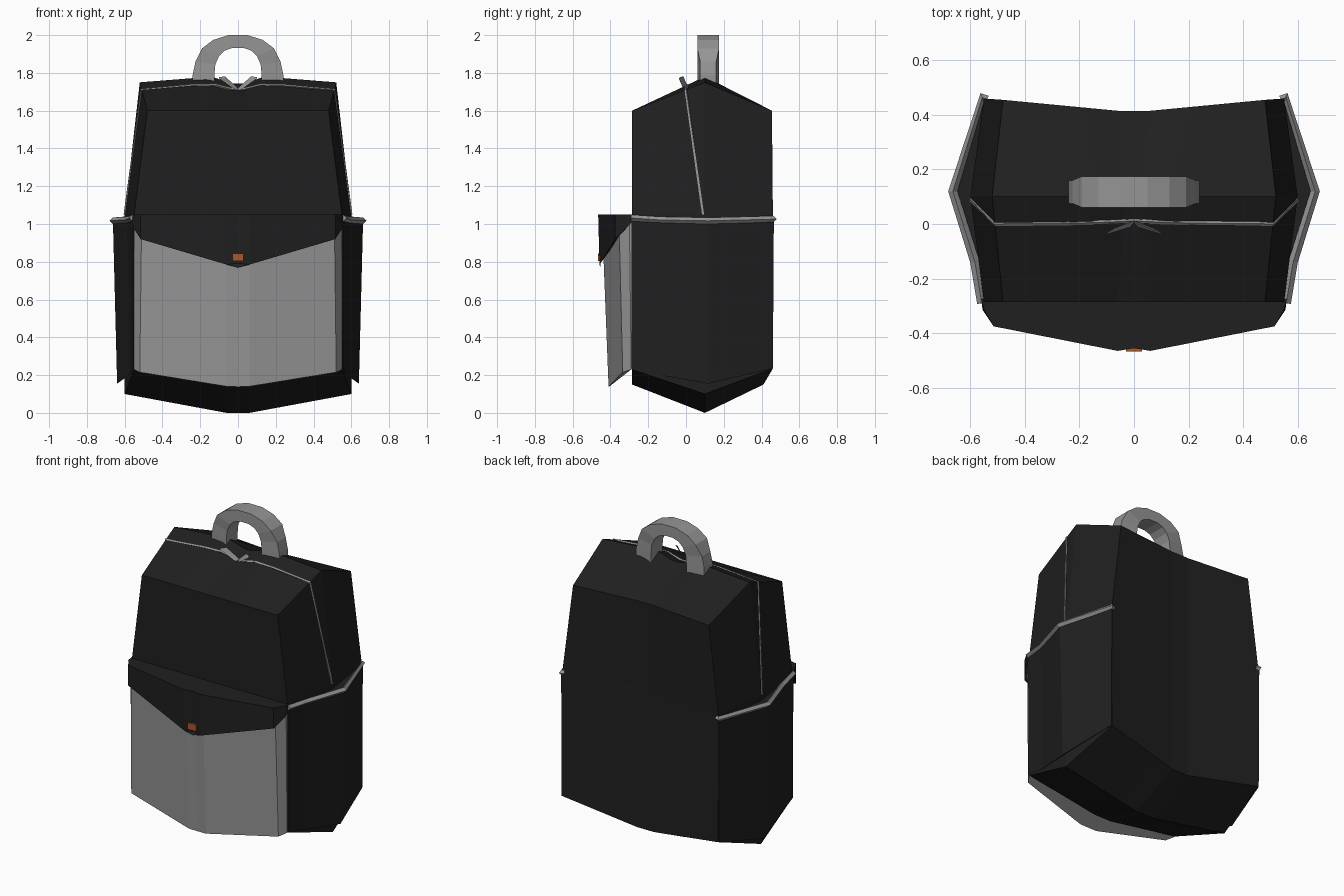
import bpy, bmesh
from mathutils import Vector

if "Cube" in bpy.data.objects:
    bpy.data.objects.remove(bpy.data.objects["Cube"])


def material(name, rgb):
    m = bpy.data.materials.new(name)
    m.diffuse_color = (*rgb, 1)
    m.use_nodes = True
    m.node_tree.nodes["Principled BSDF"].inputs["Base Color"].default_value = m.diffuse_color
    return m


DARK = material("dark_fabric", (0.014, 0.014, 0.014))
GREY = material("grey_fabric", (0.3, 0.3, 0.3))
ORANGE = material("orange_tag", (0.4, 0.1, 0.025))


def finish(bm, name, mat):
    bmesh.ops.recalc_face_normals(bm, faces=bm.faces)
    me = bpy.data.meshes.new(name)
    bm.to_mesh(me)
    bm.free()
    me.materials.append(mat)
    ob = bpy.data.objects.new(name, me)
    bpy.context.collection.objects.link(ob)
    return ob


def loft(name, rings, mat, fan=None):
    """Skin equal rings; close ends with caps, or with fans to given points."""
    bm = bmesh.new()
    vs = [[bm.verts.new(p) for p in r] for r in rings]
    n = len(rings[0])
    for a, b in zip(vs, vs[1:]):
        for i in range(n):
            j = (i + 1) % n
            bm.faces.new((a[i], a[j], b[j], b[i]))
    if fan:
        for ring, p in ((vs[0], fan[0]), (vs[-1], fan[1])):
            c = bm.verts.new(p)
            for i in range(n):
                bm.faces.new((ring[i], ring[(i + 1) % n], c))
    else:
        bm.faces.new(vs[0])
        bm.faces.new(vs[-1])
    return finish(bm, name, mat)


def piping(name, pts, r):
    cu = bpy.data.curves.new(name, 'CURVE')
    cu.dimensions = '3D'
    cu.twist_mode = 'Z_UP'
    cu.bevel_depth = r
    cu.bevel_resolution = 0
    cu.use_fill_caps = True
    sp = cu.splines.new('POLY')
    sp.points.add(len(pts) - 1)
    for q, p in zip(sp.points, pts):
        q.co = (*p, 1)
    sp.use_smooth = False
    cu.materials.append(GREY)
    ob = bpy.data.objects.new(name, cu)
    bpy.context.collection.objects.link(ob)


def mirrored(pts):
    """Complete a half path (outside to centre line) across x = 0."""
    return pts + [(-x, y, z) for x, y, z in reversed(pts) if x > 0]


# Body: rows of (half width, side y, side z, centre y, centre z)
rows = [(.55, -.285, .23, -.285, .15), (.55, -.285, 1.05, -.285, 1.05),
        (.48, -.285, 1.6, -.285, 1.6), (.52, .1, 1.75, .1, 1.78),
        (.48, .455, 1.6, .415, 1.6), (.55, .46, 1.05, .41, 1.05),
        (.55, .46, .235, .41, .15), (.6, .1, .1, .1, 0)]


def column(kind, s):
    ring = []
    for i, (hw, ys, zs, yc, zc) in enumerate(rows):
        x = (hw, .2, .06)[kind]
        t = (x - .06) / (hw - .06)
        y, z = yc + (ys - yc) * t, zc + (zs - zc) * t
        if i == 3 and kind:  # dip under the handle
            x, z = ((.14, 1.78), (.03, 1.745))[kind - 1]
        ring.append((s * x, y, z))
    return ring


loft("bag_body", [column(k, -1) for k in (0, 1, 2)] + [column(k, 1) for k in (2, 1, 0)],
     DARK, fan=((-.6, .1, 1.05), (.6, .1, 1.05)))

# Front pocket
low = mirrored([(.55, -.27, .235), (.55, -.29, .23), (.52, -.335, .215),
                (.06, -.41, .14), (0, -.408, .138)])
high = mirrored([(.55, -.27, 1.03), (.55, -.3, 1.03), (.51, -.355, 1.03),
                 (.06, -.445, 1.03), (0, -.44, 1.03)])
loft("front_pocket", [low, high], GREY)

# Pointed flap over the front pocket
low = mirrored([(.56, -.275, 1.02), (.555, -.315, .98), (.515, -.375, .92),
                (.06, -.458, .785), (0, -.452, .77)])
high = mirrored([(.56, -.275, 1.05), (.55, -.315, 1.05), (.515, -.375, 1.05),
                 (.06, -.465, 1.05), (0, -.455, 1.05)])
loft("pocket_flap", [low, high], DARK)

# Tag on the flap
bm = bmesh.new()
bmesh.ops.create_cube(bm, size=1)
for v in bm.verts:
    v.co = Vector((v.co.x * .06, v.co.y * .016 - .459, v.co.z * .04 + .825))
finish(bm, "flap_tag", ORANGE)

# Side pockets, their rims and the zip pulls
for side, s in (("left", -1), ("right", 1)):
    low = [(.54, -.285, .24), (.555, -.288, .235), (.575, -.14, .2),
           (.64, .12, .155), (.557, .46, .235), (.54, .458, .24), (.57, .1, .22)]
    high = [(.54, -.285, 1.03), (.557, -.288, 1.03), (.585, -.14, 1.015),
            (.662, .12, 1.01), (.557, .465, 1.02), (.54, .46, 1.02), (.57, .1, 1.01)]
    loft(side + "_side_pocket",
         [[(s * x, y, z) for x, y, z in r] for r in (low, high)], DARK)
    rim = [(.558, -.29, 1.032), (.583, -.14, 1.022), (.664, .12, 1.017),
           (.556, .464, 1.026), (.54, .455, 1.026)]
    piping(side + "_pocket_rim", [(s * x, y, z) for x, y, z in rim], .017)
    pull = [[(s * .0, .005, 1.71), (s * .015, -.012, 1.71), (s * .1, -.038, 1.77), (s * .07, -.02, 1.775)],
            [(s * .0, .012, 1.72), (s * .015, -.005, 1.72), (s * .1, -.032, 1.777), (s * .07, -.014, 1.782)]]
    loft(side + "_zip_pull", pull, GREY)

# Zip running over the top and down both sides
piping("zip", mirrored([(.6, .09, 1.05), (.51, 0, 1.71), (.24, .003, 1.733),
                        (.12, .006, 1.735), (.03, .01, 1.713), (0, .012, 1.712)]), .008)

# Carry handle
outer = [(-.24, 1.72), (-.24, 1.79), (-.225, 1.86), (-.19, 1.93), (-.13, 1.975), (-.05, 2.0)]
inner = [(-.125, 1.72), (-.125, 1.79), (-.12, 1.845), (-.1, 1.89), (-.07, 1.918), (-.03, 1.932)]
half = []
for i, ((xo, zo), (xi, zi)) in enumerate(zip(outer, inner)):
    e = .015 if i < 3 else 0
    half.append([(xo, .06 + e, zo), (xo, .175 - e, zo), (xi, .175, zi), (xi, .06, zi)])
loft("carry_handle", half + [[(-x, y, z) for x, y, z in r] for r in reversed(half)], GREY)
